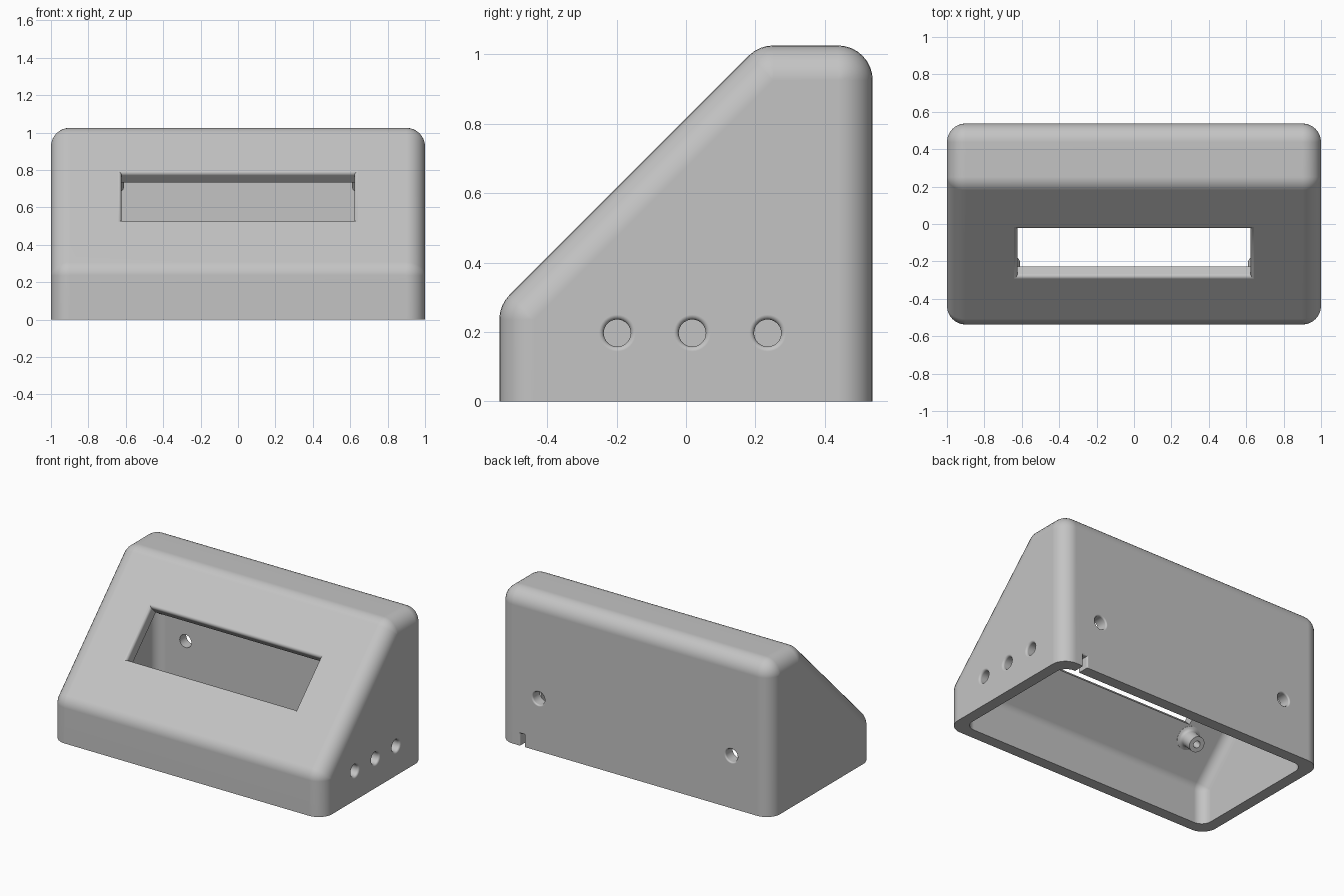
import bpy, bmesh
from math import sin, cos, pi, radians, sqrt
from mathutils import Matrix, Vector

cube = bpy.data.objects.get("Cube")
if cube:
    bpy.data.objects.remove(cube, do_unlink=True)

HALF_X, HALF_Y, TOP = 1.0, 0.5375, 1.025
SLOPE = 0.815          # slanted panel lies on z = y + SLOPE
WALL = 0.075

grey = bpy.data.materials.new("light grey plastic")
grey.use_nodes = True
grey.diffuse_color = (0.55, 0.55, 0.55, 1)
grey.node_tree.nodes["Principled BSDF"].inputs["Base Color"].default_value = grey.diffuse_color


def make_object(name, bm):
    bmesh.ops.recalc_face_normals(bm, faces=bm.faces)
    mesh = bpy.data.meshes.new(name)
    bm.to_mesh(mesh)
    bm.free()
    mesh.materials.append(grey)
    ob = bpy.data.objects.new(name, mesh)
    bpy.context.collection.objects.link(ob)
    return ob


def rounded_wedge(name, inset, radius, cut_base):
    """Hull of spheres placed at the corners of the inset wedge profile."""
    m = inset + radius
    front, back, top, low = m - HALF_Y, HALF_Y - m, TOP - m, -0.5
    k = SLOPE - sqrt(2) * m
    profile = [(front, low), (front, front + k), (top - k, top), (back, top), (back, low)]
    bm = bmesh.new()
    for x in (m - HALF_X, HALF_X - m):
        for y, z in profile:
            place = Matrix.Translation((x, y, z)) @ Matrix.Rotation(pi / 2, 4, 'Y')
            bmesh.ops.create_uvsphere(bm, u_segments=32, v_segments=16, radius=radius, matrix=place)
    bmesh.ops.delete(bm, geom=bm.edges[:], context='EDGES_FACES')
    bmesh.ops.convex_hull(bm, input=bm.verts[:])
    bmesh.ops.delete(bm, geom=[v for v in bm.verts if not v.link_faces], context='VERTS')
    bmesh.ops.dissolve_limit(bm, angle_limit=radians(0.5), verts=bm.verts[:], edges=bm.edges[:])
    if cut_base:
        bmesh.ops.bisect_plane(bm, geom=bm.verts[:] + bm.edges[:] + bm.faces[:],
                               plane_co=(0, 0, 0), plane_no=(0, 0, -1), clear_outer=True)
        bmesh.ops.holes_fill(bm, edges=[e for e in bm.edges if e.is_boundary])
    return make_object(name, bm)


def skin(bm, rings):
    """Join equal-length closed rings and cap both ends."""
    rings = [[bm.verts.new(p) for p in ring] for ring in rings]
    for a, b in zip(rings, rings[1:]):
        for i in range(len(a)):
            j = (i + 1) % len(a)
            bm.faces.new((a[i], a[j], b[j], b[i]))
    bm.faces.new(rings[0])
    bm.faces.new(rings[-1])


def circle(r):
    return [(r * cos(i * pi / 16), r * sin(i * pi / 16)) for i in range(32)]


def rectangle(w, h):
    return [(-w, -h), (w, -h), (w, h), (-w, h)]


def opening_cutter(name, outline, fillet, frame):
    """Cutter along local -z whose mouth flares out with a rounded lip."""
    steps = [(0.03, fillet)]
    for i in range(6):
        a = i * pi / 10
        steps.append((-fillet * (1 - cos(a)), fillet * (1 - sin(a))))
    steps.append((-0.2, 0))
    bm = bmesh.new()
    skin(bm, [[frame @ Vector((x, y, depth)) for x, y in outline(grow)]
              for depth, grow in steps])
    ob = make_object(name, bm)
    ob.hide_render = True
    return ob


def subtract(target, cutter):
    mod = target.modifiers.new("cut", 'BOOLEAN')
    mod.operation, mod.solver, mod.object = 'DIFFERENCE', 'EXACT', cutter
    bpy.context.view_layer.objects.active = target
    bpy.ops.object.modifier_apply(modifier=mod.name)
    bpy.data.objects.remove(cutter, do_unlink=True)


def smooth(ob):
    bpy.ops.object.select_all(action='DESELECT')
    ob.select_set(True)
    bpy.context.view_layer.objects.active = ob
    bpy.ops.object.shade_smooth_by_angle(angle=radians(35))
    mod = ob.modifiers.new("even shading", 'WEIGHTED_NORMAL')
    mod.keep_sharp = True


# Hollow housing, open underneath
housing = rounded_wedge("housing", 0, 0.1, True)
subtract(housing, rounded_wedge("cavity", WALL, 0.07, False))

# Display window in the slanted panel
panel = Matrix.Translation((0, -0.155, SLOPE - 0.155)) @ Matrix.Rotation(pi / 4, 4, 'X')
subtract(housing, opening_cutter("window_cutter", lambda g: rectangle(0.622 + g, 0.177 + g),
                                 0.02, panel))

# Three cable holes in the left wall
side_turn = Matrix.Rotation(pi / 2, 4, 'Y')
for y in (-0.198, 0.018, 0.235):
    frame = Matrix.Translation((HALF_X, y, 0.197)) @ side_turn
    subtract(housing, opening_cutter("side_cutter", lambda g: circle(0.039 + g), 0.014, frame))

# Two mounting holes and a cable notch in the back wall
back_turn = Matrix.Rotation(-pi / 2, 4, 'X')
for x in (-0.71, 0.71):
    frame = Matrix.Translation((x, HALF_Y, 0.35)) @ back_turn
    subtract(housing, opening_cutter("back_cutter", lambda g: circle(0.043 + g), 0.01, frame))
frame = Matrix.Translation((0.83, HALF_Y, 0)) @ back_turn
subtract(housing, opening_cutter("notch_cutter", lambda g: rectangle(0.016 + g, 0.08 + g),
                                 0.01, frame))
smooth(housing)

# Four screw posts behind the panel, with flared feet and blind holes
post_profile = [(0.076, 0.065), (0.076, 0.076), (0.063, 0.08), (0.054, 0.088), (0.05, 0.1),
                (0.05, 0.185), (0.022, 0.185), (0.022, 0.11)]
for side, x in (("right", -0.66), ("left", 0.66)):
    for level, s in (("lower", -0.255), ("upper", 0.255)):
        bm = bmesh.new()
        skin(bm, [[panel @ Vector((x + u, s + v, -d)) for u, v in circle(r)]
                  for r, d in post_profile])
        smooth(make_object(f"{level}_{side}_post", bm))
